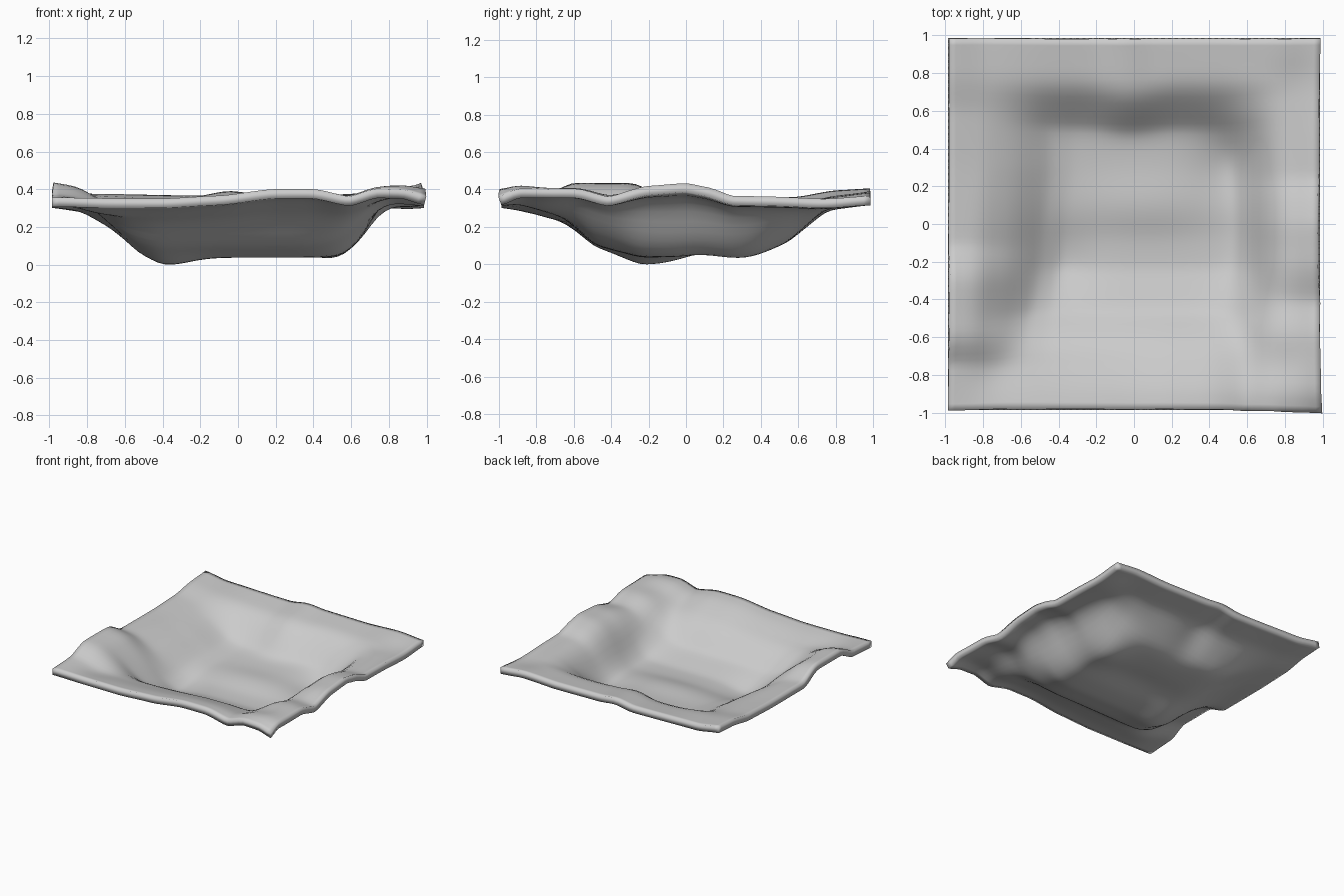
import bpy, bmesh, math

if "Cube" in bpy.data.objects:
    bpy.data.objects.remove(bpy.data.objects["Cube"])

N, HALF, THICK = 56, 0.987, 0.05


def curve(pts, t, ease=0.0):
    """Interpolate through (position, value) points, optionally eased."""
    if t <= pts[0][0]:
        return pts[0][1]
    for (a, va), (b, vb) in zip(pts, pts[1:]):
        if t <= b:
            u = (t - a) / (b - a)
            u = (1 - ease) * u + ease * u * u * (3 - 2 * u)
            return va + (vb - va) * u
    return pts[-1][1]


def bump(x, y, cx, cy, rx, ry, h):
    return h * math.exp(-((x - cx) / rx) ** 2 - ((y - cy) / ry) ** 2)


# wavy rim height along each of the four edges
FRONT = [(-1, .35), (-.4, .345), (-.1, .36), (.2, .395), (.4, .395),
         (.6, .355), (.75, .40), (.88, .395), (1, .36)]
RIGHT = [(-1, .36), (-.9, .40), (-.6, .40), (-.42, .355), (-.2, .415),
         (0, .43), (.1, .41), (.25, .36), (.6, .355), (1, .36)]
LEFT = [(-1, .35), (-.75, .365), (-.6, .43), (-.3, .43), (-.12, .345),
        (.3, .345), (.6, .355), (.82, .39), (1, .40)]
BACK = [(-1, .40), (-.8, .37), (-.2, .36), (-.05, .385), (.1, .37),
        (.5, .365), (.8, .38), (1, .36)]
# depth of the hollow across x and across y (0 = rim, 1 = floor)
ACROSS_X = [(-1, 0), (-.85, .05), (-.7, .38), (-.53, .86), (-.4, 1), (.48, 1),
            (.56, .97), (.66, .72), (.75, .3), (.82, .13), (.95, .07), (1, 0)]
ACROSS_Y = [(-1, 0), (-.8, .2), (-.7, .32), (-.5, .8), (-.25, 1), (.45, 1),
            (.54, .9), (.65, .48), (.76, .1), (1, 0)]


def rim(x, y):
    u, v = (x + 1) / 2, (y + 1) / 2
    c = ((1 - u) * (1 - v) * .35 + u * (1 - v) * .36
         + (1 - u) * v * .40 + u * v * .36)
    r = ((1 - v) * curve(FRONT, x, .5) + v * curve(BACK, x, .5)
         + (1 - u) * curve(LEFT, y, .5) + u * curve(RIGHT, y, .5) - c - THICK)
    return (r + bump(x, y, .78, -.75, .14, .16, -.03)
            + bump(x, y, .85, .76, .16, .16, -.03)
            + bump(x, y, -.75, -.8, .14, .12, -.025))


def height(x, y):
    # the left wall slants inward towards the back
    shift = -.08 + .14 * max(0, min(1, (y + .7) / 1.0))
    xs = x - shift * max(0, min(1, (x + 1) / .3)) if x < -.1 else x
    ys = y + bump(x, y, -.02, .68, .15, .2, .04)
    d = curve(ACROSS_X, xs) * curve(ACROSS_Y, ys)
    # rounder corners on the right
    d *= 1 - bump(x, y, .65, .62, .18, .18, .35) - bump(x, y, .68, -.5, .18, .2, .3)
    # floor with a low ridge, rising to the back, and two dips
    floor = (.03 + bump(x, y, -.38, -.22, .16, .2, -.04)
             + bump(x, y, .05, .1, .4, .15, .03)
             + max(0, min(1, (y + .05) / .5)) * .05
             + bump(x, y, .5, .32, .16, .2, -.045))
    r = rim(x, y)
    return r + (floor - r) * d


# draped sheet with a hollow middle
bm = bmesh.new()
bmesh.ops.create_grid(bm, x_segments=N, y_segments=N, size=HALF)
for v in bm.verts:
    v.co.z = height(v.co.x / HALF, v.co.y / HALF)
inner = [v for v in bm.verts if not v.is_boundary]
for _ in range(3):
    bmesh.ops.smooth_vert(bm, verts=inner, factor=0.5, use_axis_x=False,
                          use_axis_y=False, use_axis_z=True)
low = min(v.co.z for v in bm.verts)
for v in bm.verts:
    v.co.z -= low
for f in bm.faces:
    f.smooth = True
me = bpy.data.meshes.new("hollow_sheet")
bm.to_mesh(me)
bm.free()
sheet = bpy.data.objects.new("hollow_sheet", me)
bpy.context.collection.objects.link(sheet)

# sheet thickness with softly shaded edges
solid = sheet.modifiers.new("thickness", 'SOLIDIFY')
solid.thickness = THICK
solid.offset = 1
